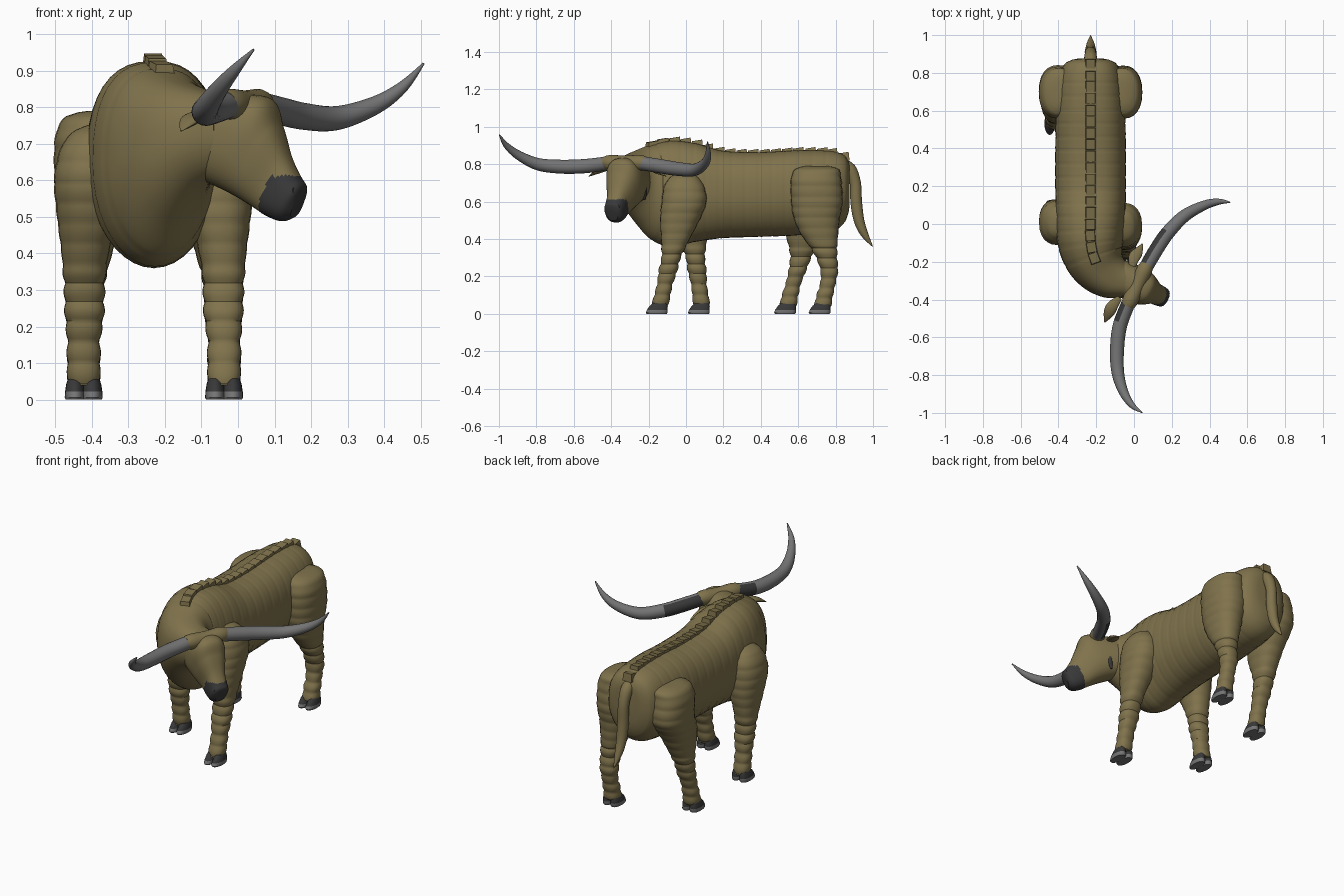
import bpy, bmesh, math
from mathutils import Vector as V

if "Cube" in bpy.data.objects:
    bpy.data.objects.remove(bpy.data.objects["Cube"])

def material(name, rgb):
    m = bpy.data.materials.new(name)
    m.diffuse_color = (*rgb, 1)
    m.use_nodes = True
    m.node_tree.nodes["Principled BSDF"].inputs["Base Color"].default_value = m.diffuse_color
    return m

HIDE = material("olive hide", (0.215, 0.17, 0.072))
HORN = material("horn grey", (0.175, 0.175, 0.178))
DARK = material("dark hoof", (0.04, 0.04, 0.042))
MATS = [HIDE, HORN, DARK]
CX = -0.23                                  # body centre line

def spline(rows, step):
    """Catmull-Rom resampling of numeric rows; first three values are a position."""
    out = []
    for i in range(len(rows) - 1):
        p = [rows[max(0, min(len(rows) - 1, i + k))] for k in (-1, 0, 1, 2)]
        n = max(1, round((V(p[2][:3]) - V(p[1][:3])).length / step))
        for j in range(n):
            t = j / n
            out.append([0.5 * (2*b + (c-a)*t + (2*a-5*b+4*c-d)*t*t + (3*b-a-3*c+d)*t**3)
                        for a, b, c, d in zip(*p)])
    return out + [list(rows[-1])]

def spow(v, e):
    return math.copysign(abs(v) ** (2 / e), v)

def loft(name, rings, n=28, e_top=2.0, e_bot=2.0, mat=0, rule=None):
    """Skin rings of (centre, half side vector, half up vector)."""
    bm = bmesh.new()
    loops = []
    for c, s, u in rings:
        loop = []
        for k in range(n):
            a = 2 * math.pi * k / n
            e = e_top if math.sin(a) > 0 else e_bot
            loop.append(bm.verts.new(c + s * spow(math.cos(a), e) + u * spow(math.sin(a), e)))
        loops.append(loop)
    for a, b in zip(loops, loops[1:]):
        for k in range(n):
            bm.faces.new((a[k], a[(k+1) % n], b[(k+1) % n], b[k]))
    bm.faces.new(loops[0])
    bm.faces.new(loops[-1])
    bmesh.ops.recalc_face_normals(bm, faces=bm.faces)
    for f in bm.faces:
        f.material_index = rule(f) if rule else mat
    return finish(name, bm)

def finish(name, bm):
    me = bpy.data.meshes.new(name)
    bm.to_mesh(me)
    bm.free()
    for m in MATS:
        me.materials.append(m)
    ob = bpy.data.objects.new(name, me)
    bpy.context.collection.objects.link(ob)
    bpy.ops.object.select_all(action='DESELECT')
    ob.select_set(True)
    bpy.context.view_layer.objects.active = ob
    bpy.ops.object.shade_smooth_by_angle(angle=math.radians(35))
    return ob

def tube(name, rows, ref=(0, 0, 1), step=0.02, n=20, flat=1.0, **kw):
    """Tapered tube along rows of (x, y, z, radius)."""
    pts = spline(rows, step)
    rings = []
    for i, p in enumerate(pts):
        t = (V(pts[min(i+1, len(pts)-1)][:3]) - V(pts[max(i-1, 0)][:3])).normalized()
        s = t.cross(V(ref)).normalized()
        r = max(p[3], 0.002)
        rings.append((V(p[:3]), s * r, s.cross(t) * r * flat))
    return loft(name, rings, n, **kw)

# trunk and neck: x, y, z mid, z half, half width, yaw
body_rows = [(x, y, (a+b)/2, (a-b)/2, w, yaw) for x, y, a, b, w, yaw in [
    (CX, .875, .79, .58, .07, 0), (CX, .855, .84, .50, .13, 0), (CX, .78, .87, .44, .165, 0),
    (CX, .6, .875, .42, .183, 0), (CX, .4, .865, .412, .187, 0), (CX, .2, .872, .405, .187, 0),
    (CX, .05, .913, .385, .185, 0), (CX, -.08, .926, .36, .178, 5), (-.21, -.18, .905, .395, .158, 20),
    (-.165, -.25, .875, .49, .135, 40), (-.10, -.295, .85, .58, .11, 58), (-.03, -.315, .83, .62, .085, 64)]]
body_pts = spline(body_rows, 0.01)
rings = []
for i, (x, y, z, hh, w, yaw) in enumerate(body_pts):
    k = 1 - (0.014 if i % 7 == 0 and 8 < i < len(body_pts) - 24 else 0)    # grooves between rib plates
    s = V((math.cos(math.radians(yaw)), math.sin(math.radians(yaw)), 0))
    rings.append((V((x, y, z)), s * w * k, V((0, 0, hh * (0.5 + 0.5 * k)))))
loft("body", rings, 40, 2.5, 2.0)

# spine plates, each one tilted over the next
bm = bmesh.new()
for i in range(4, len(body_pts) - 20, 6):
    x, y, z, hh, w, yaw = body_pts[i]
    if y > 0.85:
        continue
    s = V((math.cos(math.radians(yaw)), math.sin(math.radians(yaw)), 0))
    f = V((s.y, -s.x, 0))
    high = 0.004 if y < 0.1 else 0
    vs = []
    for side in (-1, 1):
        for along, up in ((-.032, -.03), (.032, -.03), (.027, .008 + high), (-.027, .017 + high)):
            taper = 0.03 if up < 0 else 0.024
            vs.append(bm.verts.new(V((x, y, z + hh + up)) + s * side * taper + f * along))
    for q in ((0, 1, 2, 3), (4, 5, 6, 7), (0, 1, 5, 4), (1, 2, 6, 5), (2, 3, 7, 6), (3, 0, 4, 7)):
        bm.faces.new([vs[j] for j in q])
bmesh.ops.recalc_face_normals(bm, faces=bm.faces)
finish("spine_plates", bm)

# head: rings through profile pairs, top (x, z) and bottom (x, z), half width
FWD, SIDE, POLL = V((.9, -.43, 0)), V((.43, .9, 0)), V((.02, -.325, 0))
def on_head(x, z, side=0.0):
    return POLL + FWD * ((x - .02) / .9) + SIDE * side + V((0, 0, z))
head_rows = [(-.12, .83, -.19, .645, .07), (-.03, .835, -.15, .62, .09), (.08, .825, -.06, .585, .098),
             (.112, .75, 0, .555, .084), (.14, .665, .05, .523, .06), (.165, .612, .08, .503, .056),
             (.18, .585, .12, .488, .05), (.175, .555, .15, .498, .03)]
rings = []
for tx, tz, bx, bz, w in spline(head_rows, 0.008):
    top, bot = on_head(tx, tz), on_head(bx, bz)
    rings.append(((top + bot) / 2, SIDE * w, (top - bot) / 2))
def head_rule(f):
    c = f.calc_center_median()
    u = (c - POLL).dot(FWD) - 0.5 * (c.z - 0.56)
    return 2 if u > 0.075 and c.z < 0.612 else 0
loft("head", rings, 36, 2.5, 2.3, rule=head_rule)

# nostrils
for side in (-1, 1):
    a = on_head(.155, .572, side * .03)
    tube("nostril", [(*a, .013), (*(a + FWD * .018 + SIDE * side * .004), .01)], mat=2, n=12)

# dark fold behind the jaw
tube("jaw_fold", [(-.015, -.232, .73, .006), (-.01, -.224, .69, .014), (-.012, -.222, .65, .014),
                  (-.025, -.222, .61, .006)], (1, 0, 0), n=12, mat=2)

# sleeve across the poll, horns, ears
tube("horn_sleeve", [(-.035, -.435, .808, .034), (-.02, -.405, .808, .042), (.018, -.325, .806, .04),
                     (.055, -.245, .808, .042), (.07, -.215, .806, .034)])
def horn_rule(f):                                         # dark root on the rear side
    d = (f.calc_center_median() - POLL).dot(SIDE)
    return 2 if -.22 < d < .33 and f.normal.dot(FWD) < -.4 else 1
tube("left_horn", [(-.03, -.42, .805, .037), (-.075, -.54, .79, .038), (-.09, -.67, .787, .037),
                   (-.085, -.79, .80, .033), (-.055, -.89, .845, .025), (-.01, -.96, .90, .016),
                   (.043, -.998, .958, .003)], rule=horn_rule)
tube("right_horn", [(.06, -.235, .805, .037), (.115, -.14, .79, .038), (.18, -.045, .775, .037),
                    (.27, .045, .77, .033), (.375, .10, .805, .025), (.45, .118, .855, .016),
                    (.508, .115, .92, .003)], rule=horn_rule)
for name, pts in (("left_ear", [(-.075, -.39, .785, .014), (-.115, -.435, .775, .03),
                                (-.135, -.475, .76, .027), (-.155, -.52, .735, .003)]),
                  ("right_ear", [(-.01, -.235, .785, .014), (.0, -.18, .775, .03),
                                 (.02, -.15, .76, .027), (.045, -.105, .735, .003)])):
    tube(name, pts, step=0.012, n=16, flat=0.45)

# tail
tube("tail", [(CX, .83, .80, .03), (CX, .875, .775, .034), (CX, .905, .70, .03), (CX, .91, .6, .031),
              (CX, .925, .5, .028), (CX, .955, .425, .02), (CX, .998, .36, .002)], (1, 0, 0))

# legs: z, offset from centre line, y, half width, half depth
front = [(.755, .15, 0, .02, .03), (.73, .165, 0, .06, .075), (.68, .17, 0, .088, .108),
         (.6, .175, 0, .098, .12), (.5, .18, 0, .085, .105), (.42, .187, 0, .068, .082),
         (.35, .19, 0, .058, .062), (.29, .19, 0, .055, .05), (.23, .19, 0, .053, .05),
         (.16, .192, 0, .045, .042), (.11, .192, 0, .046, .043), (.04, .192, 0, .043, .045)]
hind = [(.79, .15, .70, .03, .06), (.775, .16, .70, .08, .115), (.72, .17, .695, .1, .135),
        (.6, .172, .70, .1, .138), (.5, .175, .70, .087, .12), (.42, .18, .715, .072, .098),
        (.36, .185, .735, .06, .074), (.3, .19, .752, .052, .056), (.23, .19, .766, .05, .047),
        (.16, .192, .758, .042, .041), (.10, .192, .742, .045, .044), (.04, .192, .73, .043, .046)]

def leg(name, rows, side, top_y, hoof_shift, blend):
    pts = spline([(CX + side * o, y + top_y + hoof_shift * min(1, max(0, (.6 - z) / blend)), z, w, d)
                  for z, o, y, w, d in rows], 0.008)
    rings = []
    for i, (x, y, z, w, d) in enumerate(pts):
        amp = 0.12 if z < .36 else 0.025                  # banded plates, bolder on the shank
        k = 1 - amp * (1 - math.sin(math.pi * (i % 7) / 7)) + amp * .35
        rings.append((V((x, y, z)), V((w * k, 0, 0)), V((0, d * k, 0))))
    loft(name, rings, 24, 2.3, 2.3)
    # cloven hoof with a paler lower rim
    x, y = pts[-1][0], pts[-1][1]
    for toe in (-1, 1):
        hoof = [(V((x + toe * .024, y - dy, z)), V((w, 0, 0)), V((0, d, 0)))
                for z, dy, w, d in ((.058, .0, .019, .036), (.042, .006, .024, .048),
                                    (.022, .013, .027, .055), (.006, .016, .028, .058), (0, .016, .025, .054))]
        loft(name + "_hoof", hoof, 20, 2.4, 2.0,
             rule=lambda f: 1 if f.normal.z < -.6 or f.calc_center_median().z < .016 else 2)

leg("right_front_leg", front, 1, -.01, -.14, .6)
leg("left_front_leg", front, -1, .01, .08, .6)
leg("right_hind_leg", hind, 1, 0, 0, .4)
leg("left_hind_leg", hind, -1, 0, -.185, .4)
